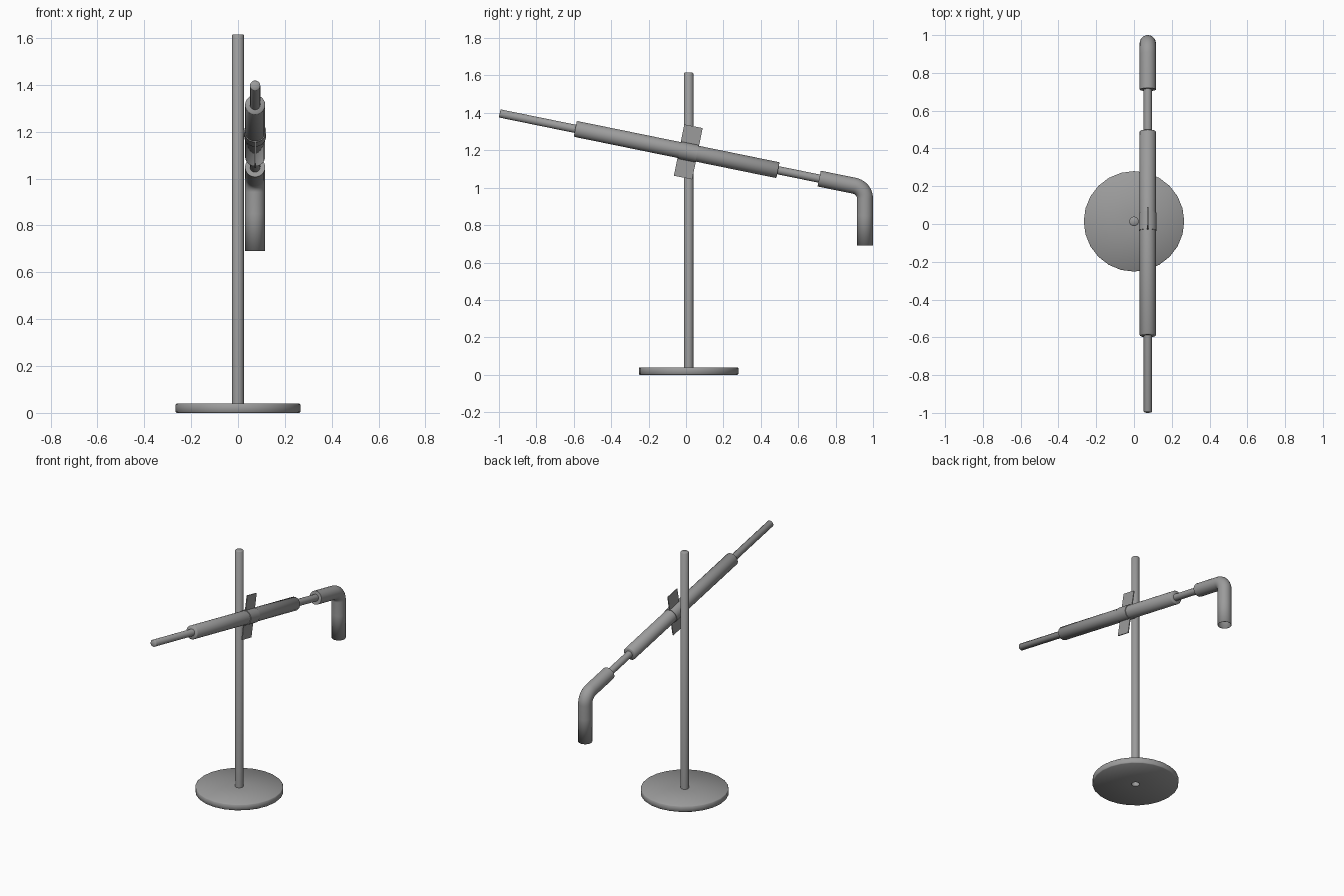
import bpy, bmesh, math
from mathutils import Vector, Matrix

if "Cube" in bpy.data.objects:
    bpy.data.objects.remove(bpy.data.objects["Cube"])

AX = 0.073          # x of the swinging arm
PY = 0.014          # y of the stand
SLOPE = -0.204
X = Vector((1, 0, 0))

grey = bpy.data.materials.new("dark_grey")
grey.diffuse_color = (0.33, 0.33, 0.33, 1)
grey.use_nodes = True
grey.node_tree.nodes["Principled BSDF"].inputs["Base Color"].default_value = grey.diffuse_color


def arm(y):
    """Point on the tilted arm axis."""
    return Vector((AX, y, 1.398 + SLOPE * (y + 1)))


def finish(bm, name):
    bmesh.ops.recalc_face_normals(bm, faces=bm.faces[:])
    me = bpy.data.meshes.new(name)
    bm.to_mesh(me)
    bm.free()
    me.materials.append(grey)
    ob = bpy.data.objects.new(name, me)
    bpy.context.collection.objects.link(ob)
    bpy.ops.object.select_all(action='DESELECT')
    ob.select_set(True)
    bpy.context.view_layer.objects.active = ob
    bpy.ops.object.shade_smooth_by_angle(angle=math.radians(50))
    return ob


def sweep(name, path, radii, n=24, cap_start=True, cap_end=True, loop=False):
    """Round section swept along a path in the YZ plane; loop makes a closed lathe about z."""
    bm = bmesh.new()
    rings = []
    for i, p in enumerate(path):
        t = Vector((0, 0, 1))
        if not loop:
            t = (path[min(i + 1, len(path) - 1)] - path[max(i - 1, 0)]).normalized()
        nrm = t.cross(X)
        r = radii[i] if isinstance(radii, (list, tuple)) else radii
        rings.append([bm.verts.new(p + r * (math.cos(a) * X + math.sin(a) * nrm))
                      for a in (2 * math.pi * k / n for k in range(n))])
    pairs = list(zip(rings, rings[1:]))
    if loop:
        pairs.append((rings[-1], rings[0]))
    for a, b in pairs:
        for k in range(n):
            m = (k + 1) % n
            bm.faces.new((a[k], a[m], b[m], b[k]))
    if not loop:
        if cap_start:
            bm.faces.new(rings[0])
        if cap_end:
            bm.faces.new(rings[-1])
    return finish(bm, name)


# Round base with a centre hole for the pole
profile = [(0.025, 0), (0.262, 0), (0.266, 0.004), (0.266, 0.036), (0.262, 0.04), (0.025, 0.04)]
sweep("base", [Vector((0, PY, z)) for r, z in profile], [r for r, z in profile], loop=True)

# Upright pole, hollow at the foot
pole = [(0.025, 0.001), (0.025, 1.611), (0.021, 1.615)]
sweep("pole", [Vector((0, PY, z)) for r, z in pole], [r for r, z in pole], cap_start=False)

# Thin rod through the whole arm, and the thicker sleeve around it
sweep("arm_rod", [arm(-0.996), arm(-0.993), arm(0.74)], [0.019, 0.022, 0.022])
sweep("arm_sleeve", [arm(-0.592), arm(-0.588), arm(0.488), arm(0.492)],
      [0.039, 0.043, 0.043, 0.039])

# Clamp collar and its thin fin
d = (arm(1) - arm(0)).normalized()
mid = arm(0.012)
sweep("clamp_collar", [mid - d * 0.048, mid + d * 0.048], 0.047)
bm = bmesh.new()
bmesh.ops.create_cube(bm, size=1)
bmesh.ops.scale(bm, vec=(0.006, 0.10, 0.28), verts=bm.verts)
bmesh.ops.transform(bm, verts=bm.verts,
                    matrix=Matrix.Translation(mid) @ Matrix.Rotation(math.atan(SLOPE), 4, 'X'))
finish(bm, "clamp_fin")

# Bent lamp head: along the arm, round elbow, straight down, open at the bottom
R, R_BEND = 0.043, 0.07
tilt = math.atan(SLOPE)
corner = arm(0.957)
turn = math.pi / 2 + tilt
tangent = R_BEND * math.tan(turn / 2)
centre = Vector((AX, 0.957 - R_BEND, corner.z - tangent))
bend = []
for k in range(11):
    a = math.pi / 2 + tilt - turn * k / 10
    bend.append(centre + R_BEND * Vector((0, math.cos(a), math.sin(a))))
foot = Vector((AX, 0.957, 0.69))
head = sweep("lamp_head", [arm(0.712), arm(0.80)] + bend + [Vector((AX, 0.957, 0.85)), foot],
             R, cap_end=False)
wall = head.modifiers.new("wall", 'SOLIDIFY')
wall.thickness = 0.002
wall.offset = -1
